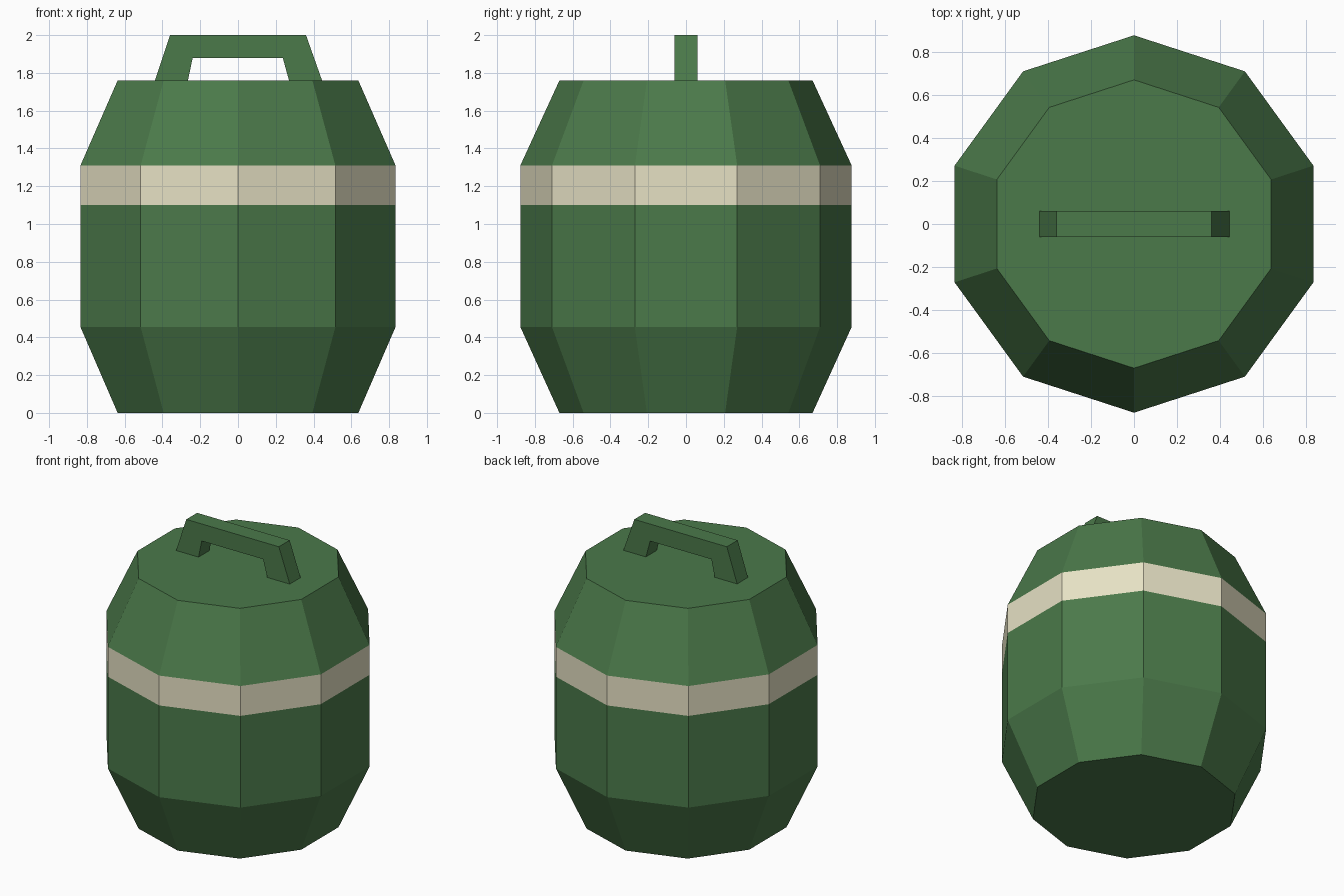
import bpy
import math

if "Cube" in bpy.data.objects:
    bpy.data.objects.remove(bpy.data.objects["Cube"])


def material(name, rgb):
    m = bpy.data.materials.new(name)
    m.diffuse_color = (*rgb, 1.0)
    m.use_nodes = True
    m.node_tree.nodes["Principled BSDF"].inputs["Base Color"].default_value = m.diffuse_color
    return m


GREEN = material("barrel green", (0.070, 0.192, 0.068))
CREAM = material("cream band", (0.79, 0.75, 0.55))


def make_object(name, verts, faces, mats):
    me = bpy.data.meshes.new(name)
    me.from_pydata(verts, [], faces)
    for m in mats:
        me.materials.append(m)
    ob = bpy.data.objects.new(name, me)
    bpy.context.collection.objects.link(ob)
    return ob


# Barrel: ten-sided stack of rings (radius, height), closed top and bottom
SIDES = 10
profile = [(0.67, 0.0), (0.877, 0.455), (0.877, 1.10), (0.877, 1.31), (0.67, 1.76)]
verts = []
for r, z in profile:
    for i in range(SIDES):
        a = math.pi / 2 + i * math.tau / SIDES
        verts.append((r * math.cos(a), r * math.sin(a), z))
faces = [tuple(reversed(range(SIDES)))]
for k in range(len(profile) - 1):
    for i in range(SIDES):
        j = (i + 1) % SIDES
        lo, hi = k * SIDES, (k + 1) * SIDES
        faces.append((lo + i, lo + j, hi + j, hi + i))
top = (len(profile) - 1) * SIDES
faces.append(tuple(range(top, top + SIDES)))
barrel = make_object("barrel", verts, faces, [GREEN, CREAM])

# Cream band: the side faces between the two band heights
for p in barrel.data.polygons:
    if 1.10 < p.center.z < 1.31:
        p.material_index = 1

# Handle: tapered arch, extruded along y
HALF = 0.06
outer = [(-0.44, 1.76), (-0.36, 2.0), (0.36, 2.0), (0.445, 1.76)]
inner = [(-0.265, 1.76), (-0.24, 1.88), (0.237, 1.88), (0.27, 1.76)]
verts = [(x, y, z) for y in (-HALF, HALF) for x, z in outer + inner]
faces = []
for i in range(3):
    o, n = i, 4 + i
    faces.append((o, n, n + 1, o + 1)[::1])               # front
    faces.append((o + 8, o + 9, n + 9, n + 8))            # back
    faces.append((o, o + 1, o + 9, o + 8))                # outside
    faces.append((n, n + 8, n + 9, n + 1))                # inside
faces += [(0, 8, 12, 4), (3, 7, 15, 11)]                  # feet
make_object("handle", verts, faces, [GREEN])
